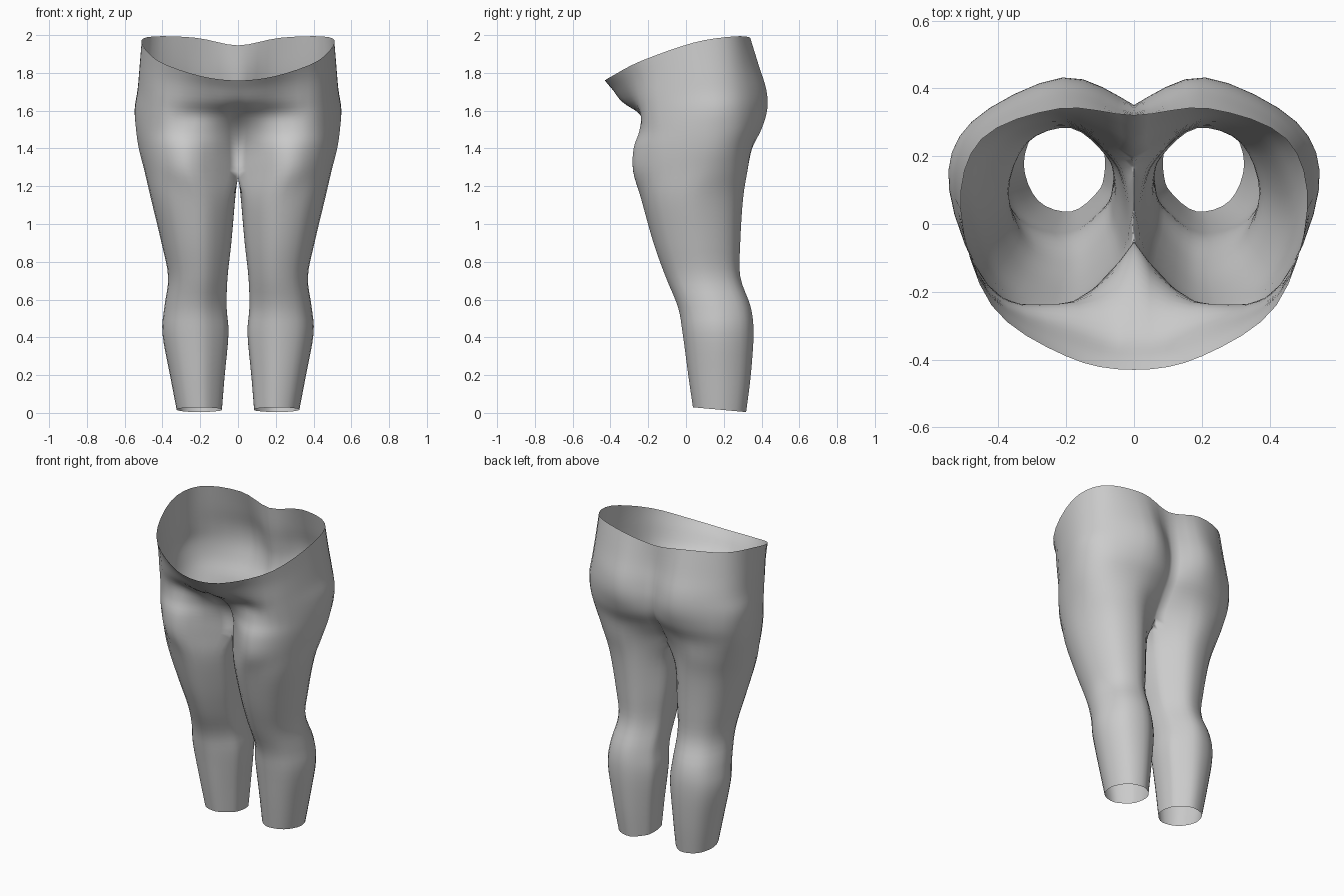
import bpy
import bmesh
from math import cos, sin, radians
from mathutils import Vector

old_cube = bpy.data.objects.get("Cube")
if old_cube:
    bpy.data.objects.remove(old_cube, do_unlink=True)

STEPS = 4          # samples between neighbouring key sections and key points
CROTCH = 1.28      # height where the two legs join


def make_material(name, grey):
    material = bpy.data.materials.new(name)
    material.use_nodes = True
    colour = (grey, grey, grey, 1)
    material.diffuse_color = colour
    material.node_tree.nodes["Principled BSDF"].inputs["Base Color"].default_value = colour
    return material


def leg_section(z, inner, outer, front, back, tilt=0):
    """Oval cross-section of one leg as nine key points."""
    centre_x, radius_x = (inner + outer) / 2, (outer - inner) / 2
    centre_y, radius_y = (front + back) / 2, (back - front) / 2
    section = []
    for angle in (-168, -145, -100, -50, 0, 50, 100, 145, 168):
        y = centre_y + radius_y * sin(radians(angle))
        x = centre_x + radius_x * cos(radians(angle))
        section.append(Vector((x, y, z + tilt * (y - centre_y))))
    return section


def hip_section(z, bend, seam_front, front, front_side, side, back_side, back, seam_back):
    """Half of a hip cross-section, tilted by bend; its end points only steer the seam."""
    soft = min(1, 1.6 * bend)
    front_guide = (-0.2 * soft, 0.05 + (front[1] - 0.05) * soft)
    back_guide = (-0.2 * soft, 0.15 + (back[1] - 0.15) * soft)
    outline = (front_guide, (0, seam_front), front, front_side, side,
               back_side, back, (0, seam_back), back_guide)
    section = []
    for x, y in outline:
        dip = 0.05 * max(0, 1 - abs(x) / 0.4) ** 2 if y > 0 else 0
        section.append(Vector((x, y, z + bend * (0.27 * y - 0.4 * y * y - dip))))
    return section


def spline(a, b, c, d, t):
    """Smooth curve from b to c."""
    return b + 0.5 * t * ((c - a) + t * ((2 * a - 5 * b + 4 * c - d)
                                         + t * (3 * (b - c) + d - a)))


def smooth_sections(sections):
    """Fill in sections between the key ones, from the bottom up."""
    last = len(sections) - 1
    result = []
    for i in range(last):
        group = [sections[max(0, min(last, i + k))] for k in (-1, 0, 1, 2)]
        for step in range(STEPS):
            result.append([spline(*points, step / STEPS) for points in zip(*group)])
    return result + [sections[last]]


def smooth_ring(keys):
    """Closed smooth ring through the key points, kept on its own side."""
    count = len(keys)
    ring = []
    for i in range(count):
        group = [keys[(i + k) % count] for k in (-1, 0, 1, 2)]
        for step in range(STEPS):
            point = spline(*group, step / STEPS)
            point.x = max(0, point.x)
            ring.append(point)
    return ring


# Leg: height, inner, outer, front, back
sections = [
    leg_section(0.017, 0.085, 0.325, 0.035, 0.32, -0.09),
    leg_section(0.2, 0.07, 0.36, 0.01, 0.345),
    leg_section(0.42, 0.05, 0.4, -0.02, 0.36),
    leg_section(0.56, 0.06, 0.39, -0.045, 0.345),
    leg_section(0.72, 0.055, 0.37, -0.11, 0.29),
    leg_section(0.9, 0.035, 0.405, -0.175, 0.29),
    leg_section(1.13, 0.015, 0.46, -0.24, 0.305),
    # Thigh top, seat and belly
    hip_section(CROTCH, 0, -0.06, (0.24, -0.28), (0.42, -0.17), (0.495, 0.08),
                (0.42, 0.26), (0.22, 0.325), 0.2),
    hip_section(1.4, 0, -0.06, (0.24, -0.275), (0.43, -0.18), (0.525, 0.1),
                (0.45, 0.28), (0.22, 0.35), 0.27),
    hip_section(1.5, 0.1, -0.12, (0.24, -0.245), (0.43, -0.18), (0.54, 0.1),
                (0.47, 0.3), (0.21, 0.4), 0.33),
    hip_section(1.6, 0.25, -0.22, (0.22, -0.24), (0.42, -0.2), (0.545, 0.1),
                (0.48, 0.3), (0.21, 0.43), 0.35),
    hip_section(1.7, 0.4, -0.33, (0.2, -0.3), (0.42, -0.21), (0.53, 0.08),
                (0.47, 0.29), (0.21, 0.425), 0.345),
    hip_section(1.82, 0.6, -0.395, (0.2, -0.35), (0.42, -0.22), (0.52, 0.06),
                (0.46, 0.27), (0.21, 0.385), 0.33),
    hip_section(1.95, 1, -0.43, (0.2, -0.39), (0.42, -0.24), (0.51, 0.04),
                (0.45, 0.25), (0.22, 0.34), 0.32),
]

# Skin the left half, leaving the waist and ankle open
bm = bmesh.new()
rings = [[bm.verts.new(p) for p in smooth_ring(keys)] for keys in smooth_sections(sections)]
for low, high in zip(rings, rings[1:]):
    for i in range(len(low)):
        j = (i + 1) % len(low)
        bm.faces.new((low[i], low[j], high[j], high[i]))

# Open the seam so both legs share one hollow hip
inside = [f for f in bm.faces if all(v.co.x < 0.0005 for v in f.verts)
          and f.calc_center_median().z > CROTCH]
bmesh.ops.delete(bm, geom=inside, context='FACES')

mesh = bpy.data.meshes.new("leggings")
bm.to_mesh(mesh)
bm.free()
leggings = bpy.data.objects.new("leggings", mesh)
bpy.context.collection.objects.link(leggings)
mesh.materials.append(make_material("grey fabric", 0.6))

mirror = leggings.modifiers.new("other half", 'MIRROR')
mirror.use_clip = True
mirror.merge_threshold = 0.0005

bpy.context.view_layer.objects.active = leggings
leggings.select_set(True)
bpy.ops.object.shade_smooth()
